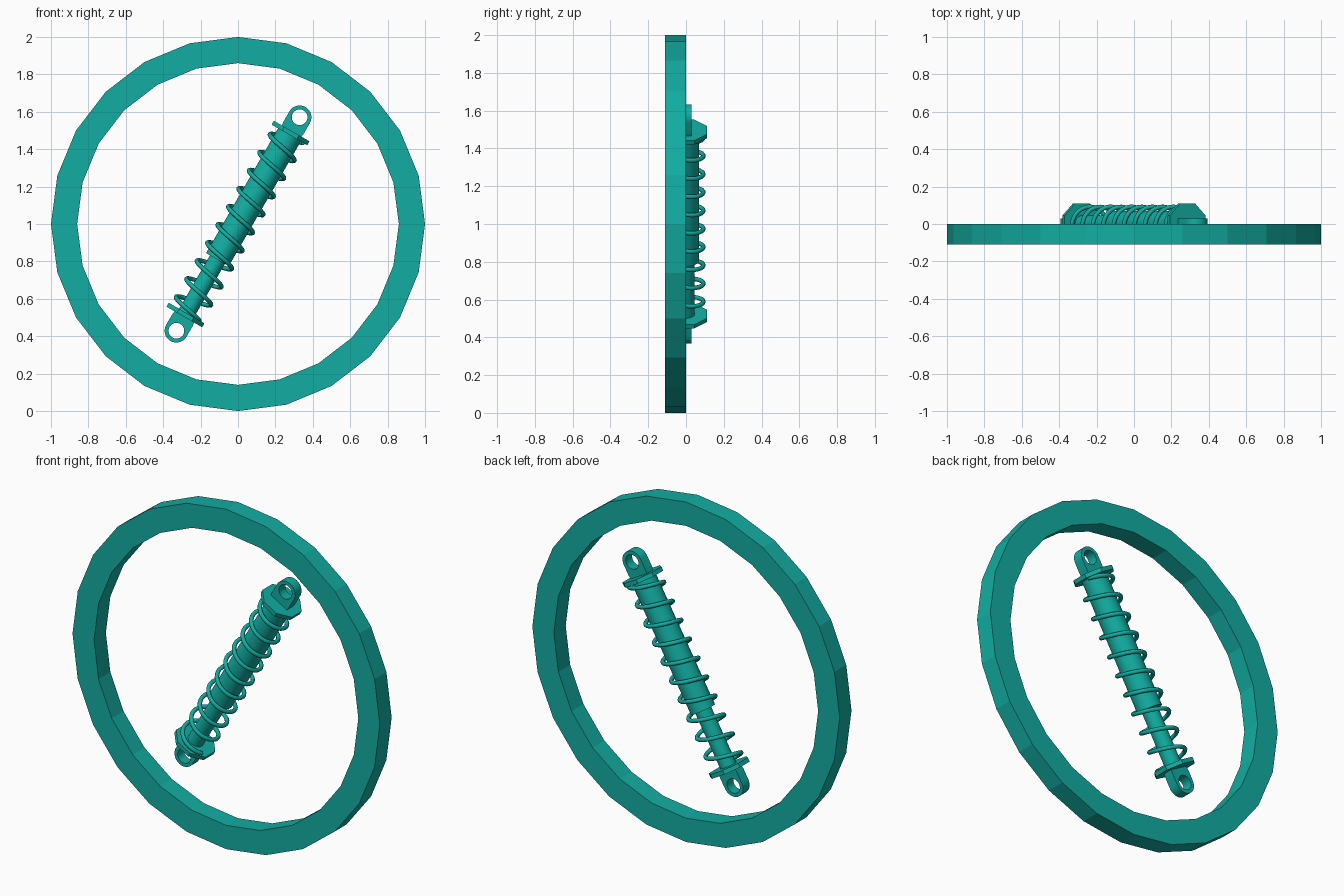
import bpy, bmesh
from math import sin, cos, pi, radians
from mathutils import Matrix

if "Cube" in bpy.data.objects:
    bpy.data.objects.remove(bpy.data.objects["Cube"])

teal = bpy.data.materials.new("teal")
teal.diffuse_color = (0.006, 0.42, 0.36, 1)
teal.use_nodes = True
teal.node_tree.nodes["Principled BSDF"].inputs["Base Color"].default_value = teal.diffuse_color
# shock frame: local z runs along the shock, leaning 30 degrees to the right
TILT = Matrix.Translation((0, 0, 1)) @ Matrix.Rotation(radians(30), 4, 'Y')


def finish(name, bm, matrix, smooth=False):
    me = bpy.data.meshes.new(name)
    bmesh.ops.recalc_face_normals(bm, faces=bm.faces)
    bm.transform(matrix)
    bm.to_mesh(me)
    bm.free()
    me.materials.append(teal)
    ob = bpy.data.objects.new(name, me)
    bpy.context.collection.objects.link(ob)
    if smooth:
        bpy.ops.object.select_all(action='DESELECT')
        ob.select_set(True)
        bpy.context.view_layer.objects.active = ob
        bpy.ops.object.shade_smooth_by_angle(angle=radians(35))
    return ob


def circle(r, n):
    return [(r * cos(2 * pi * i / n), r * sin(2 * pi * i / n)) for i in range(n)]


def holed_plate(name, outer, inner, y0, y1, matrix, smooth=False):
    """Plate in the xz plane with a hole, from matching outer and inner loops."""
    bm = bmesh.new()
    loops = [[bm.verts.new((x, y, z)) for x, z in pts]
             for pts, y in ((outer, y0), (outer, y1), (inner, y1), (inner, y0))]
    n = len(outer)
    for k in range(4):
        a, b = loops[k], loops[(k + 1) % 4]
        for i in range(n):
            j = (i + 1) % n
            bm.faces.new((a[i], a[j], b[j], b[i]))
    return finish(name, bm, matrix, smooth)


def rod(name, r, t0, t1, n=32, turn=0, smooth=True):
    """Cylinder along the shock axis."""
    bm = bmesh.new()
    bmesh.ops.create_cone(bm, cap_ends=True, segments=n, radius1=r, radius2=r, depth=t1 - t0)
    m = Matrix.Translation((0, 0, (t0 + t1) / 2)) @ Matrix.Rotation(turn, 4, 'Z')
    return finish(name, bm, TILT @ m, smooth)


def lug_outline(r, h, n):
    """Round at the top, straight sides down to a flat base at -h."""
    pts = []
    for c, s in circle(1, n):
        k = r if s >= 0 else min(r / max(abs(c), 1e-6), h / -s)
        pts.append((c * k, s * k))
    return pts


# outer ring, low-poly
holed_plate("outer_ring", circle(1, 24), circle(0.86, 24), -0.11, 0,
            Matrix.Translation((0, 0, 1)))

# damper body and piston rod
rod("damper_body", 0.07, -0.22, 0.56)
rod("piston_rod", 0.046, -0.56, -0.2)

# octagonal spring seats and eyelets at both ends
for end, s in (("upper", 1), ("lower", -1)):
    rod(end + "_spring_seat", 0.11 / cos(pi / 8), 0.562 - 0.012 if s > 0 else -0.574,
        0.574 if s > 0 else -0.55, 8, pi / 8, False)
    flip = Matrix.Identity(4) if s > 0 else Matrix.Rotation(pi, 4, 'Y')
    place = TILT @ flip @ Matrix.Translation((0, 0, 0.659))
    holed_plate(end + "_eyelet", lug_outline(0.063, 0.09, 32), circle(0.042, 32),
                -0.03, 0.03, place, True)

# coil spring
PITCH, STEPS = 0.1115, 28
cu = bpy.data.curves.new("coil_spring", 'CURVE')
cu.dimensions = '3D'
cu.bevel_depth = 0.012
cu.bevel_resolution = 2
cu.use_fill_caps = True
count = int(9.86 * STEPS) + 1
sp = cu.splines.new('POLY')
sp.points.add(count - 1)
for i, p in enumerate(sp.points):
    turns = -0.42 + i / STEPS
    a = pi - 2 * pi * turns
    p.co = (0.092 * cos(a), 0.092 * sin(a), -0.503 + PITCH * turns, 1)
sp.use_smooth = True
cu.materials.append(teal)
spring = bpy.data.objects.new("coil_spring", cu)
spring.matrix_world = TILT
bpy.context.collection.objects.link(spring)
